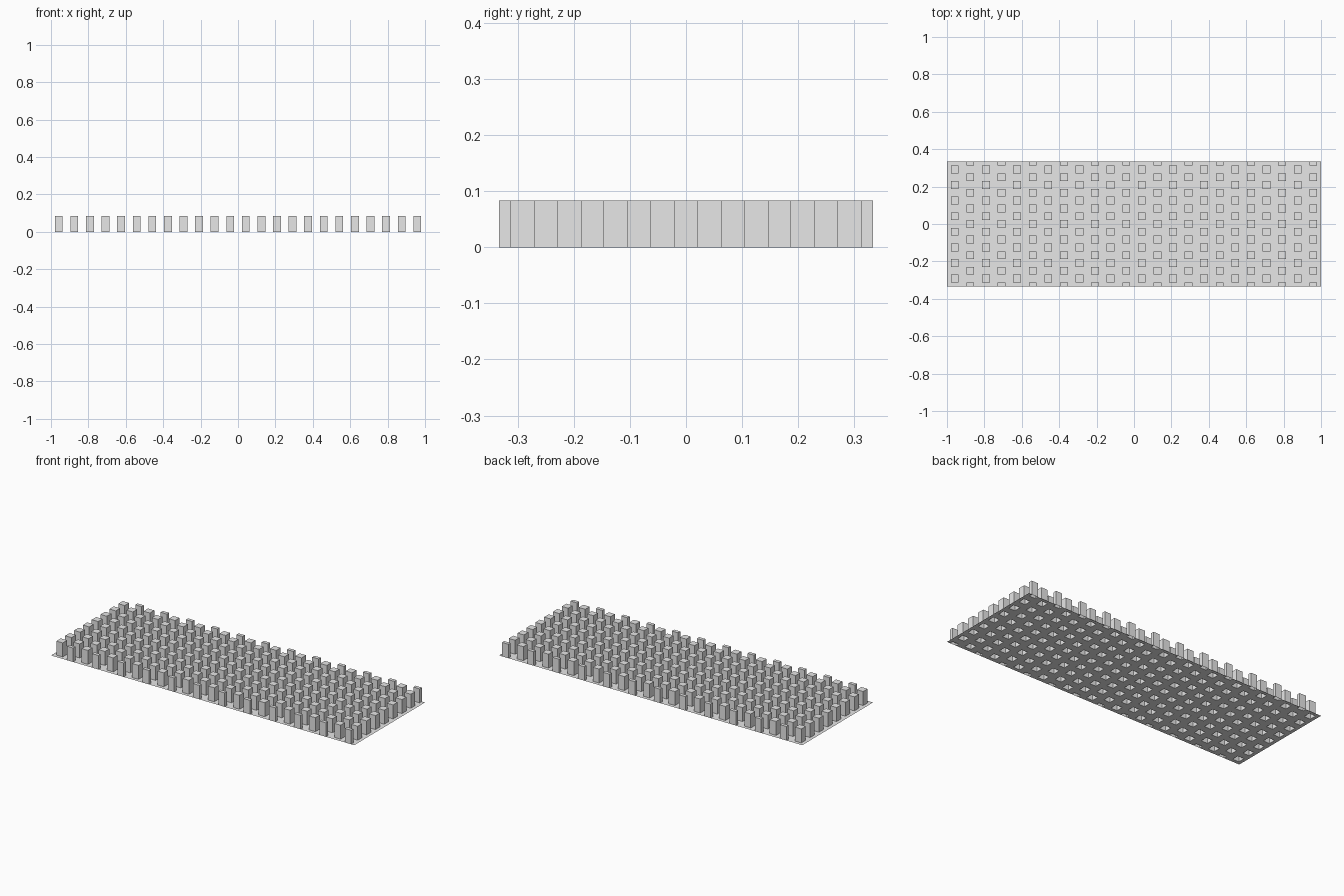
import bpy
import bmesh

cube = bpy.data.objects.get("Cube")
if cube:
    bpy.data.objects.remove(cube)

COLUMNS, ROWS = 24, 8          # studs across, full studs per even column
PITCH = 2 / COLUMNS
STUD = PITCH / 2
HEIGHT = PITCH


def cut_lines(count):
    """Half cell at each end, stud-wide cells in between."""
    half = count * PITCH / 2
    inner = [-half + STUD / 2 + k * STUD for k in range(2 * count)]
    return [-half] + inner + [half]


def is_stud(i, j):
    """Every second column is shifted by half a pitch."""
    return i % 2 == 1 and (j + i // 2) % 2 == 1


xs, ys = cut_lines(COLUMNS), cut_lines(ROWS)
bm = bmesh.new()


def quad(*points):
    return bm.faces.new([bm.verts.new(p) for p in points])


# Thin sheet with hollow square studs, open underneath
for i, (x0, x1) in enumerate(zip(xs, xs[1:])):
    for j, (y0, y1) in enumerate(zip(ys, ys[1:])):
        corners = [(x0, y0), (x1, y0), (x1, y1), (x0, y1)]
        stud = is_stud(i, j)
        quad(*[(x, y, HEIGHT if stud else 0) for x, y in corners])
        if stud:
            for a, b in zip(corners, corners[1:] + corners[:1]):
                quad((*a, 0), (*b, 0), (*b, HEIGHT), (*a, HEIGHT))

bmesh.ops.remove_doubles(bm, verts=bm.verts, dist=0.0001)

mesh = bpy.data.meshes.new("studded_sheet")
bm.to_mesh(mesh)
bm.free()
sheet = bpy.data.objects.new("studded_sheet", mesh)
bpy.context.collection.objects.link(sheet)

# Plain grey finish
grey = bpy.data.materials.new("light_grey")
grey.use_nodes = True
colour = (0.8, 0.8, 0.8, 1)
grey.diffuse_color = colour
for node in grey.node_tree.nodes:
    if node.type == "BSDF_PRINCIPLED":
        node.inputs["Base Color"].default_value = colour
mesh.materials.append(grey)
